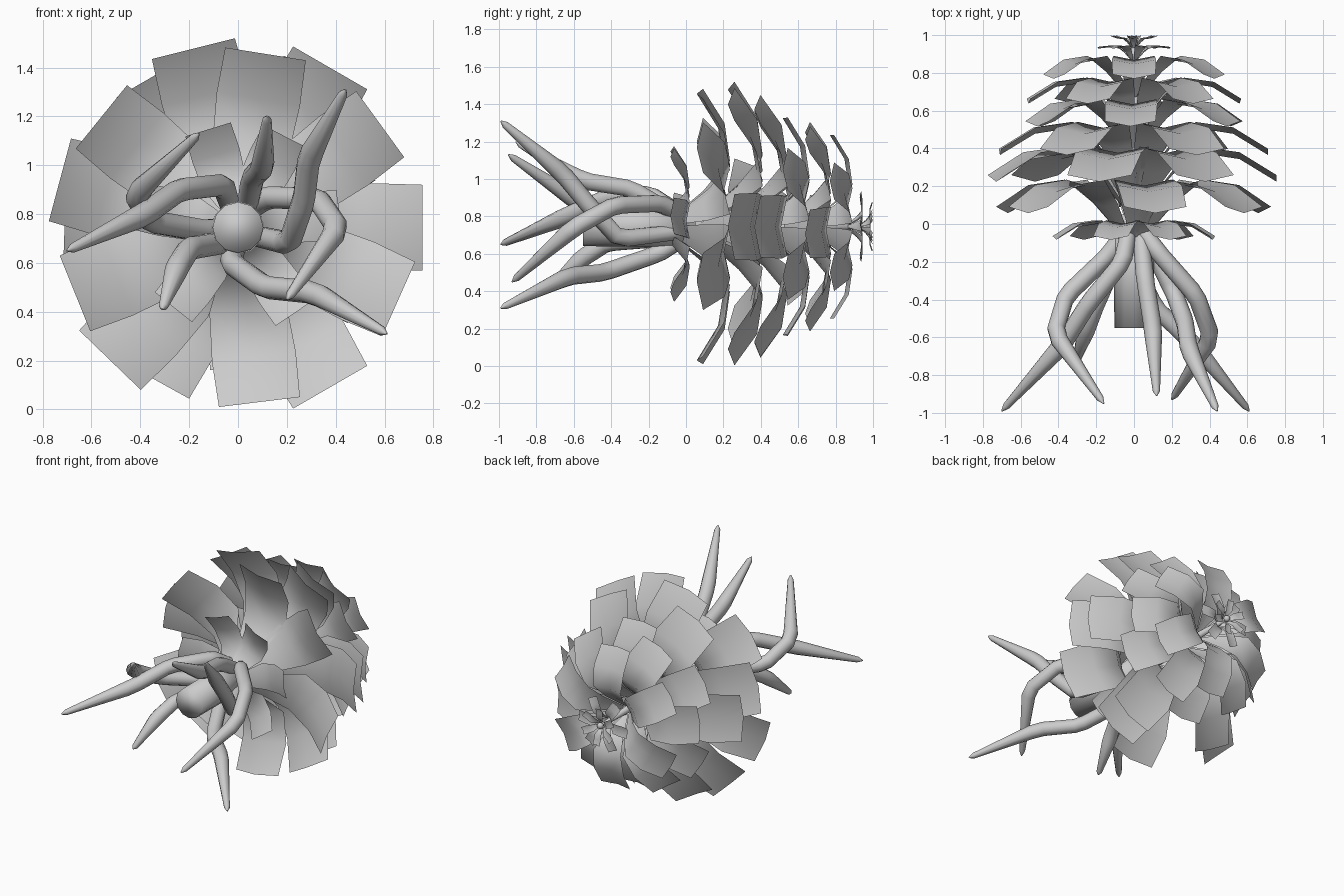
import bpy, bmesh, math
from mathutils import Vector, Matrix

cube = bpy.data.objects.get("Cube")
if cube:
    bpy.data.objects.remove(cube)

AXIS_Z = 0.745

grey = bpy.data.materials.new("plain_grey")
grey.use_nodes = True
grey.diffuse_color = (0.6, 0.6, 0.6, 1)
grey.node_tree.nodes["Principled BSDF"].inputs["Base Color"].default_value = (0.6, 0.6, 0.6, 1)


def finish(name, bm):
    mesh = bpy.data.meshes.new(name)
    bm.to_mesh(mesh)
    bm.free()
    mesh.materials.append(grey)
    mesh.shade_smooth()
    obj = bpy.data.objects.new(name, mesh)
    bpy.context.collection.objects.link(obj)
    return obj


# Petal outline relative to ring radius: distance out, offset along axis, half width
PETAL = [(0.06, -0.44, 0.03), (0.27, -0.17, 0.14), (0.46, 0, 0.22),
         (0.74, -0.04, 0.24), (1, -0.2, 0.232)]


def petal_ring(name, radius, peak, angles, breadth=1, droop=1):
    bm = bmesh.new()
    for angle in angles:
        a = math.radians(angle)
        out = Vector((math.cos(a), 0, math.sin(a)))
        side = Vector((-math.sin(a), 0, math.cos(a)))
        rows = []
        for r, y, w in PETAL:
            along = y * droop if r > 0.5 else y
            row = []
            for s in (-1, 0, 1):
                # The middle of the petal is folded forward as a shallow valley
                fold = 0.2 * w * (1 - abs(s))
                p = (out * r + side * w * s * breadth) * radius
                p += Vector((0, peak + (along - fold) * radius, AXIS_Z))
                row.append(bm.verts.new(p))
            rows.append(row)
        for lo, hi in zip(rows, rows[1:]):
            for i in range(2):
                bm.faces.new((lo[i], lo[i + 1], hi[i + 1], hi[i]))
    return finish(name, bm)


def six(start):
    return [start + 60 * i for i in range(6)]


# Petal rings from front to back
petal_ring("petal_ring_front", 0.42, 0.02, (8, 63, 107, 168, 231, 304))
petal_ring("petal_ring_second", 0.72, 0.235, (36, 81, 141, 202, 277, 336))
petal_ring("petal_ring_third", 0.755, 0.41, (0, 60, 104, 165, 226, 300))
petal_ring("petal_ring_fourth", 0.71, 0.54, (0, 62, 120, 178, 241, 300))
petal_ring("petal_ring_fifth", 0.58, 0.66, six(32))
petal_ring("petal_ring_sixth", 0.56, 0.775, six(-4))
petal_ring("petal_ring_seventh", 0.49, 0.89, six(30))
petal_ring("petal_ring_eighth", 0.19, 0.945, six(5), 0.85, 0.2)
petal_ring("petal_ring_back", 0.13, 0.985, six(35), 0.85, -0.5)


# Central stem and tapered core
def rod(name, y0, y1, r0, r1, sides):
    bm = bmesh.new()
    bmesh.ops.create_cone(bm, cap_ends=True, segments=sides, radius1=r0, radius2=r1,
                          depth=y1 - y0)
    spin = Matrix.Rotation(-math.pi / 2, 4, "X")
    move = Matrix.Translation((0, (y0 + y1) / 2, AXIS_Z))
    bm.transform(move @ spin)
    return finish(name, bm)


rod("stem", -0.55, 0.05, 0.104, 0.108, 12)
rod("core", 0.05, 0.96, 0.05, 0.012, 12)

bm = bmesh.new()
bmesh.ops.create_uvsphere(bm, u_segments=12, v_segments=8, radius=0.022,
                          matrix=Matrix.Translation((0, 0.965, AXIS_Z)))
finish("core_bud", bm)


# Bent tapering tendrils, listed from root to tip
TENDRILS = [
    [(-.02, 0, .8), (-.06, -.2, .92), (-.24, -.42, .9), (-.38, -.64, .8), (-.70, -.99, .65)],
    [(-.02, 0, .75), (-.13, -.16, .73), (-.36, -.38, .77), (-.42, -.58, .88), (-.16, -.95, 1.13)],
    [(.03, 0, .78), (.06, -.3, .95), (.1, -.55, .99), (.12, -.91, 1.2)],
    [(.03, 0, .72), (.21, -.36, .68), (.27, -.52, .86), (.29, -.66, 1.03), (.44, -.99, 1.31)],
    [(.02, 0, .8), (.12, -.14, .87), (.33, -.38, .86), (.41, -.6, .74), (.2, -.93, .45)],
    [(0, .02, .7), (-.03, -.15, .6), (.11, -.44, .5), (.31, -.63, .48), (.61, -.99, .31)],
    [(0, 0, .72), (-.08, -.15, .68), (-.2, -.42, .66), (-.25, -.55, .58), (-.31, -.74, .41)],
]


def tendril(name, path):
    curve = bpy.data.curves.new(name, "CURVE")
    curve.dimensions = "3D"
    curve.bevel_depth = 0.048
    curve.bevel_resolution = 3
    curve.use_fill_caps = True
    pts = [Vector(p) for p in path]
    # Soften each bend with a pair of points, taper only the last stretch
    dense = [(pts[0], 0.85)]
    for a, b, c in zip(pts, pts[1:], pts[2:]):
        dense += [(b.lerp(a, 0.13), 1.0), (b.lerp(c, 0.1), 0.98)]
    dense += [(pts[-2].lerp(pts[-1], 0.93), 0.4), (pts[-1], 0.08)]
    spline = curve.splines.new("POLY")
    spline.points.add(len(dense) - 1)
    for point, (p, r) in zip(spline.points, dense):
        point.co = (*p, 1)
        point.radius = r
    spline.use_smooth = True
    curve.materials.append(grey)
    obj = bpy.data.objects.new(name, curve)
    bpy.context.collection.objects.link(obj)


for number, path in enumerate(TENDRILS, 1):
    tendril(f"tendril_{number}", path)
